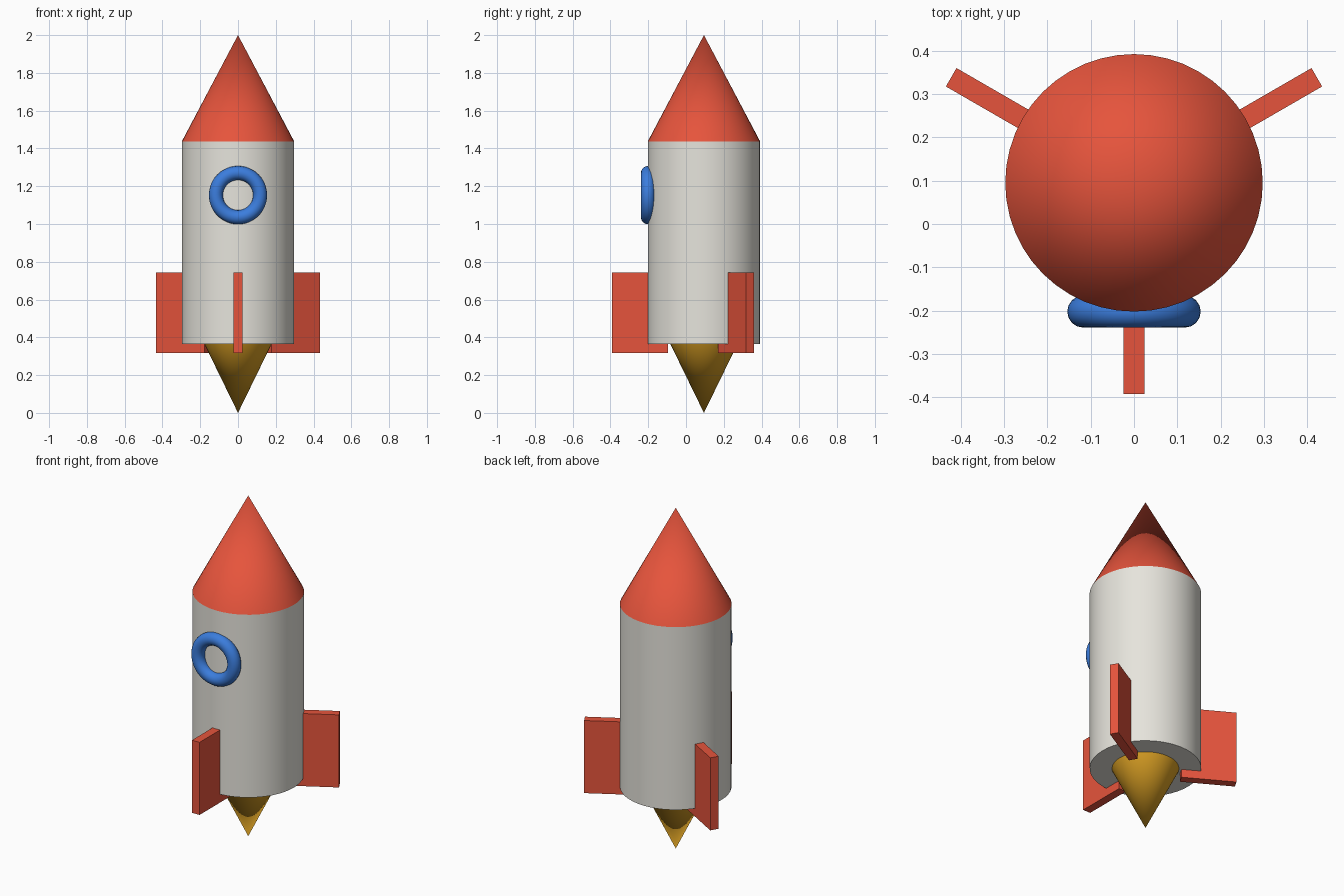
import bpy, math
from mathutils import Vector

if "Cube" in bpy.data.objects:
    bpy.data.objects.remove(bpy.data.objects["Cube"])

AXIS_Y = 0.095      # the rocket's axis
SIDES = 48


def material(name, rgb):
    """Flat colour from 0-255 display values."""
    m = bpy.data.materials.new(name)
    lin = [((c / 255 + 0.055) / 1.055) ** 2.4 for c in rgb]
    m.diffuse_color = (*lin, 1)
    m.use_nodes = True
    m.node_tree.nodes["Principled BSDF"].inputs["Base Color"].default_value = m.diffuse_color
    return m


RED = material("red", (230, 84, 60))
WHITE = material("off_white", (230, 228, 220))
BLUE = material("blue", (59, 125, 221))
GOLD = material("gold", (218, 160, 36))


def finish(name, mat, smooth=True):
    ob = bpy.context.object
    ob.name = name
    ob.data.materials.append(mat)
    if smooth:
        bpy.ops.object.shade_smooth_by_angle(angle=math.radians(30))
    return ob


def tapered(name, mat, r_bottom, r_top, z0, z1):
    """Cylinder or cone standing on the rocket axis."""
    bpy.ops.mesh.primitive_cone_add(vertices=SIDES, radius1=r_bottom, radius2=r_top,
                                    depth=z1 - z0, location=(0, AXIS_Y, (z0 + z1) / 2))
    return finish(name, mat)


# Hull, nose and exhaust
tapered("body", WHITE, 0.297, 0.297, 0.365, 1.438)
tapered("nose_cone", RED, 0.297, 0, 1.438, 2.0)
tapered("exhaust_flame", GOLD, 0, 0.178, 0.0, 0.365)

# Porthole ring on the front
bpy.ops.mesh.primitive_torus_add(major_radius=0.117, minor_radius=0.037,
                                 major_segments=48, minor_segments=16,
                                 location=(0, -0.202, 1.153),
                                 rotation=(math.pi / 2, 0, 0))
finish("porthole_ring", BLUE)

# Three radial fins
R_IN, R_OUT, Z0, Z1 = 0.19, 0.487, 0.317, 0.743
for i, deg in enumerate((-90, 30, 150)):
    a = math.radians(deg)
    mid = (R_IN + R_OUT) / 2
    bpy.ops.mesh.primitive_cube_add(size=1, rotation=(0, 0, a), location=(
        mid * math.cos(a), AXIS_Y + mid * math.sin(a), (Z0 + Z1) / 2))
    bpy.context.object.scale = (R_OUT - R_IN, 0.049, Z1 - Z0)
    finish(f"fin_{i + 1}", RED, smooth=False)
